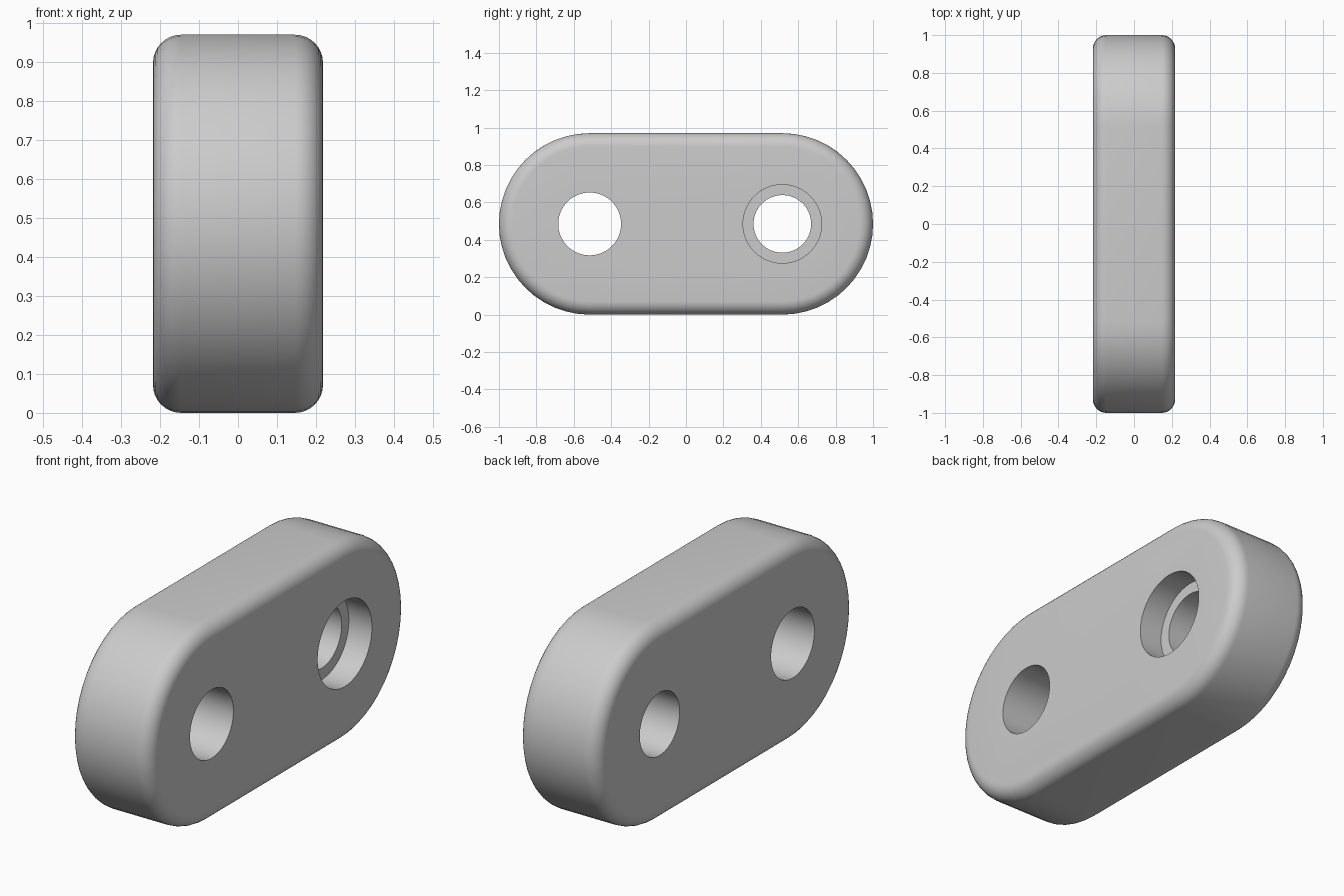
import bpy, bmesh
from math import pi, sin, cos, radians
from mathutils import Matrix

HALF_T = 0.218      # half thickness along x
R = 0.485           # end radius
CY = 0.515          # hole and end-arc centre distance
ARC = 24            # segments per rounded end

if "Cube" in bpy.data.objects:
    bpy.data.objects.remove(bpy.data.objects["Cube"])

grey = bpy.data.materials.new("light_grey")
grey.use_nodes = True
colour = (0.6, 0.6, 0.6, 1)
grey.diffuse_color = colour
grey.node_tree.nodes["Principled BSDF"].inputs["Base Color"].default_value = colour


def add_object(name, bm):
    mesh = bpy.data.meshes.new(name)
    bmesh.ops.recalc_face_normals(bm, faces=bm.faces)
    bm.to_mesh(mesh)
    bm.free()
    mesh.materials.append(grey)
    obj = bpy.data.objects.new(name, mesh)
    bpy.context.collection.objects.link(obj)
    return obj


def cutter(name, y, radius, x0, x1):
    """Cylinder along x, from x0 to x1."""
    bm = bmesh.new()
    place = Matrix.Translation(((x0 + x1) / 2, y, R)) @ Matrix.Rotation(pi / 2, 4, 'Y')
    bmesh.ops.create_cone(bm, cap_ends=True, segments=64, radius1=radius,
                          radius2=radius, depth=x1 - x0, matrix=place)
    obj = add_object(name, bm)
    obj.hide_render = True
    return obj


# Stadium-shaped plate, extruded through its thickness
bm = bmesh.new()
outline = []
for side, start in ((1, -pi / 2), (-1, pi / 2)):
    for i in range(ARC + 1):
        a = start + pi * i / ARC
        outline.append(bm.verts.new((-HALF_T, side * CY + R * cos(a), R + R * sin(a))))
face = bm.faces.new(outline)
top = bmesh.ops.extrude_face_region(bm, geom=[face], use_keep_orig=True)["geom"]
bmesh.ops.translate(bm, vec=(2 * HALF_T, 0, 0),
                    verts=[v for v in top if isinstance(v, bmesh.types.BMVert)])
link = add_object("link_plate", bm)

# Rounded rims on both faces
bevel = link.modifiers.new("rounded_rim", 'BEVEL')
bevel.width = 0.072
bevel.segments = 8
bevel.limit_method = 'ANGLE'
bevel.angle_limit = radians(40)

# Plain hole in front, stepped hole at the back
cutters = [cutter("plain_hole", -CY, 0.168, -0.4, 0.4),
           cutter("bolt_hole", CY, 0.154, -0.4, 0.4),
           cutter("bolt_recess", CY, 0.21, HALF_T - 0.125, 0.4)]
for c in cutters:
    cut = link.modifiers.new(c.name, 'BOOLEAN')
    cut.operation = 'DIFFERENCE'
    cut.solver = 'EXACT'
    cut.object = c

bpy.ops.object.select_all(action='DESELECT')
link.select_set(True)
bpy.context.view_layer.objects.active = link
for name in [m.name for m in link.modifiers]:
    bpy.ops.object.modifier_apply(modifier=name)
for c in cutters:
    bpy.data.objects.remove(c)
bpy.ops.object.shade_smooth_by_angle(angle=radians(30))
